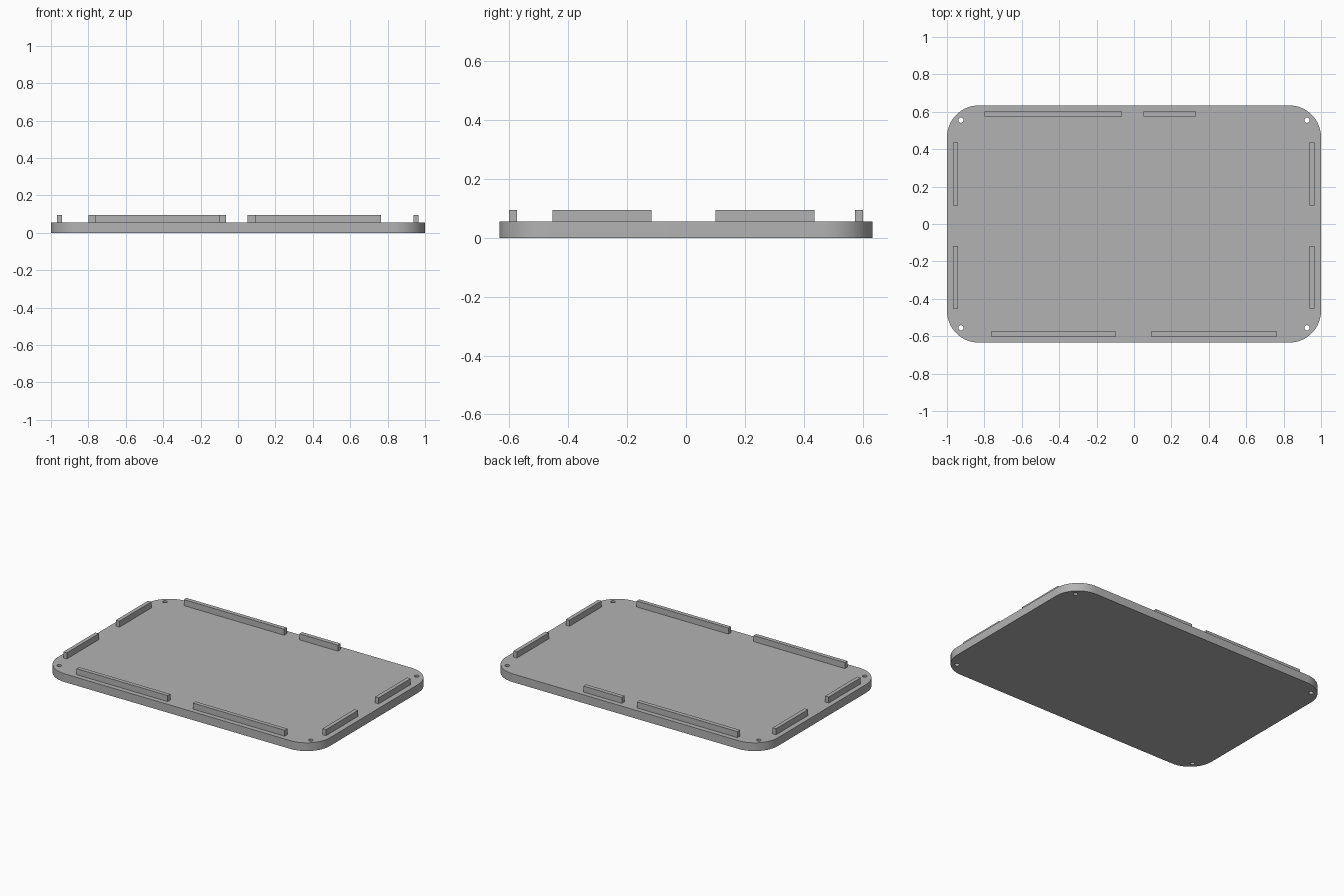
import bpy
from math import cos, sin, pi, radians

cube = bpy.data.objects.get("Cube")
if cube:
    bpy.data.objects.remove(cube, do_unlink=True)

HALF_X, HALF_Y, THICK, TOP = 1.0, 0.634, 0.055, 0.095
CORNER, HOLE = 0.17, 0.014

grey = bpy.data.materials.new("plain grey")
grey.use_nodes = True
colour = (0.45, 0.45, 0.45, 1)
grey.diffuse_color = colour
grey.node_tree.nodes["Principled BSDF"].inputs["Base Color"].default_value = colour


def arc(cx, cy, r, start, sweep, steps):
    return [(cx + r * cos(start + sweep * i / steps),
             cy + r * sin(start + sweep * i / steps)) for i in range(steps + 1)]


def add_loop(curve, points):
    spline = curve.splines.new("POLY")
    spline.points.add(len(points) - 1)
    for p, (x, y) in zip(spline.points, points):
        p.co = (x, y, 0, 1)
    spline.use_cyclic_u = True


# Base plate: rounded outline with four screw holes, filled and extruded
curve = bpy.data.curves.new("base_plate", "CURVE")
curve.dimensions = "2D"
curve.fill_mode = "BOTH"
curve.extrude = THICK / 2
corners = [(1, 1), (-1, 1), (-1, -1), (1, -1)]
outline = []
for i, (sx, sy) in enumerate(corners):
    outline += arc(sx * (HALF_X - CORNER), sy * (HALF_Y - CORNER), CORNER, i * pi / 2, pi / 2, 16)
add_loop(curve, outline)
for sx, sy in corners:
    add_loop(curve, arc(sx * 0.925, sy * 0.555, HOLE, 0, 2 * pi, 24)[:-1])
plate = bpy.data.objects.new("base_plate", curve)
plate.location.z = THICK / 2
bpy.context.collection.objects.link(plate)
bpy.ops.object.select_all(action="DESELECT")
plate.select_set(True)
bpy.context.view_layer.objects.active = plate
bpy.ops.object.convert(target="MESH")
plate = bpy.context.object
plate.data.materials.clear()
plate.data.materials.append(grey)
weld = plate.modifiers.new("weld", "WELD")
weld.merge_threshold = 0.0001
bpy.ops.object.modifier_apply(modifier="weld")
bpy.ops.object.shade_smooth_by_angle(angle=radians(30))


# Locating rails standing on the plate
def rail(name, x0, x1, y0, y1):
    bottom = THICK - 0.005
    bpy.ops.mesh.primitive_cube_add(size=1, location=((x0 + x1) / 2, (y0 + y1) / 2, (bottom + TOP) / 2))
    ob = bpy.context.object
    ob.name = name
    ob.scale = (x1 - x0, y1 - y0, TOP - bottom)
    bpy.ops.object.transform_apply(location=False, rotation=False, scale=True)
    ob.data.materials.append(grey)


rail("back_rail_long", -0.80, -0.063, 0.574, 0.602)
rail("back_rail_short", 0.05, 0.332, 0.574, 0.602)
rail("front_rail_right", -0.765, -0.095, -0.602, -0.575)
rail("front_rail_left", 0.09, 0.765, -0.602, -0.575)
for side, x0, x1 in (("right", -0.967, -0.941), ("left", 0.938, 0.964)):
    rail(side + "_rail_back", x0, x1, 0.10, 0.436)
    rail(side + "_rail_front", x0, x1, -0.453, -0.117)
